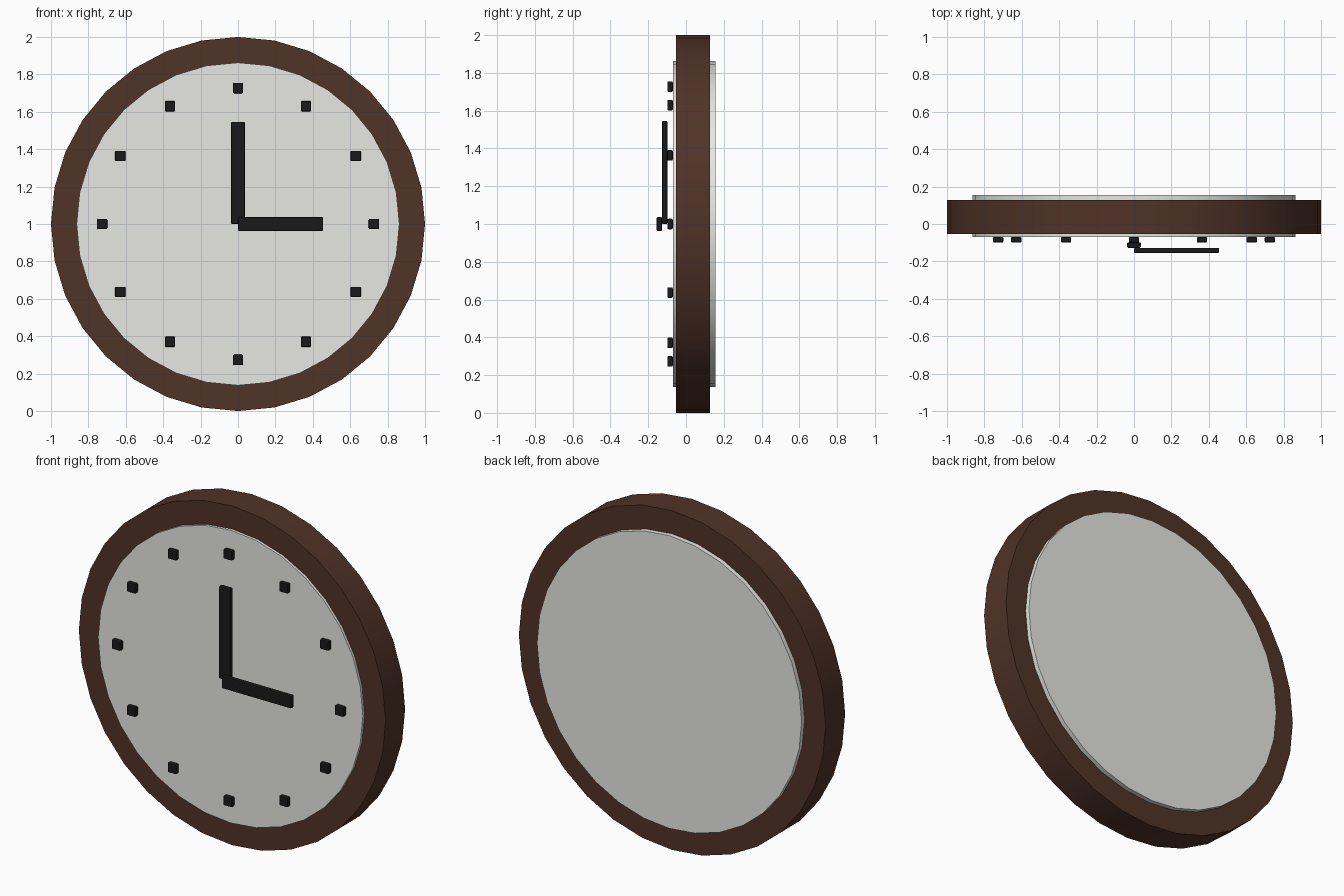
import bpy
import math

if "Cube" in bpy.data.objects:
    bpy.data.objects.remove(bpy.data.objects["Cube"])


def material(name, rgb):
    m = bpy.data.materials.new(name)
    m.diffuse_color = (*rgb, 1.0)
    m.use_nodes = True
    m.node_tree.nodes["Principled BSDF"].inputs["Base Color"].default_value = m.diffuse_color
    return m


wood = material("dark_wood", (0.08, 0.033, 0.02))
ivory = material("off_white", (0.80, 0.80, 0.76))
black = material("black", (0.01, 0.01, 0.01))


def disc(name, radius, y0, y1, mat):
    """32-sided disc lying across the y axis, centred at z = 1."""
    bpy.ops.mesh.primitive_cylinder_add(
        vertices=32, radius=radius, depth=y1 - y0,
        location=(0, (y0 + y1) / 2, 1), rotation=(math.pi / 2, 0, 0))
    ob = bpy.context.object
    ob.name = name
    ob.data.materials.append(mat)
    bpy.ops.object.transform_apply(location=False, rotation=True, scale=True)
    bpy.ops.object.shade_smooth_by_angle(angle=math.radians(30))
    return ob


def block(name, x, y, z, mat, bevel=0.006):
    """Softly bevelled box given by its (min, max) on each axis."""
    spans = (x, y, z)
    bpy.ops.mesh.primitive_cube_add(size=1, location=[(a + b) / 2 for a, b in spans])
    ob = bpy.context.object
    ob.name = name
    ob.scale = [b - a for a, b in spans]
    bpy.ops.object.transform_apply(location=False, rotation=False, scale=True)
    ob.data.materials.append(mat)
    mod = ob.modifiers.new("soft_edges", 'BEVEL')
    mod.width = bevel
    mod.segments = 2
    return ob


# Wooden rim and the dial that pokes through it on both sides
disc("frame", 1.0, -0.054, 0.128, wood)
disc("dial", 0.863, -0.070, 0.155, ivory)

# Twelve upright hour markers
half = 0.028
for i in range(12):
    a = math.radians(30 * i)
    cx, cz = 0.727 * math.sin(a), 1 + 0.727 * math.cos(a)
    block(f"hour_marker_{i + 1}", (cx - half, cx + half), (-0.099, -0.070),
          (cz - half, cz + half), black)

# Hands showing three o'clock
block("minute_hand", (-0.037, 0.037), (-0.127, -0.099), (1.0, 1.546), black)
block("hour_hand", (0.0, 0.455), (-0.155, -0.127), (0.963, 1.037), black)
